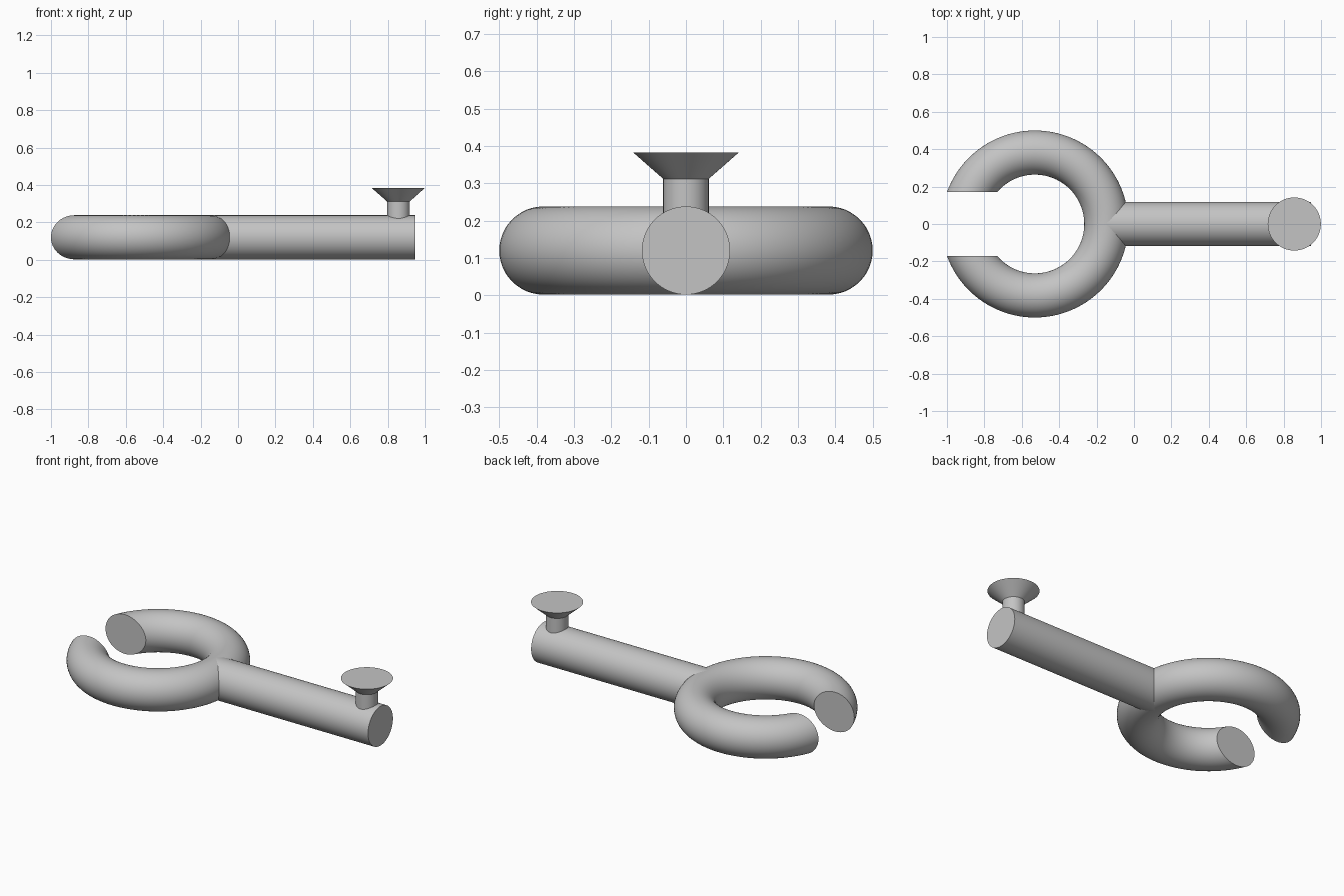
import bpy, bmesh, math

if "Cube" in bpy.data.objects:
    bpy.data.objects.remove(bpy.data.objects["Cube"])

grey = bpy.data.materials.new("light grey")
grey.diffuse_color = (0.55, 0.55, 0.55, 1)
grey.use_nodes = True
grey.node_tree.nodes["Principled BSDF"].inputs["Base Color"].default_value = grey.diffuse_color

TUBE = 0.118      # tube radius shared by ring and arm
MID = 0.12        # height of the tube axis
RING_X, RING_R = -0.53, 0.382
GAP = 0.17        # half width of the ring opening


def loft(name, rings, cap_start=True, cap_end=True):
    """Skin a series of closed point loops into one smooth solid."""
    bm = bmesh.new()
    loops = [[bm.verts.new(p) for p in ring] for ring in rings]
    n = len(loops[0])
    for a, b in zip(loops, loops[1:]):
        for i in range(n):
            j = (i + 1) % n
            bm.faces.new((a[i], a[j], b[j], b[i]))
    if cap_start:
        bm.faces.new(loops[0][::-1])
    if cap_end:
        bm.faces.new(loops[-1])
    bmesh.ops.recalc_face_normals(bm, faces=bm.faces)
    mesh = bpy.data.meshes.new(name)
    bm.to_mesh(mesh)
    bm.free()
    mesh.materials.append(grey)
    obj = bpy.data.objects.new(name, mesh)
    bpy.context.collection.objects.link(obj)
    bpy.ops.object.select_all(action='DESELECT')
    bpy.context.view_layer.objects.active = obj
    obj.select_set(True)
    bpy.ops.object.shade_smooth_by_angle(angle=math.radians(30))
    return obj


def angles(n):
    return [2 * math.pi * i / n for i in range(n)]


# Open ring: each lengthwise line stops at the flat planes y = +-GAP
STEPS = 96
rings = []
for s in range(STEPS + 1):
    ring = []
    for a in angles(48):
        r = RING_R + TUBE * math.cos(a)
        t = (2 * s / STEPS - 1) * (math.pi - math.asin(GAP / r))
        ring.append((RING_X + r * math.cos(t), r * math.sin(t),
                     MID + TUBE * math.sin(a)))
    rings.append(ring)
loft("open_ring", rings)

# Straight arm, its open inner end hidden inside the ring
loft("arm", [[(x, TUBE * math.cos(a), MID + TUBE * math.sin(a)) for a in angles(64)]
             for x in (RING_X + RING_R, 0.947)], cap_start=False)

# Short post and flared head, turned from one profile
profile = [(0.061, 0.2), (0.061, 0.312), (0.142, 0.383)]
loft("flared_knob", [[(0.857 + r * math.cos(a), r * math.sin(a), z) for a in angles(64)]
                     for r, z in profile], cap_start=False)
